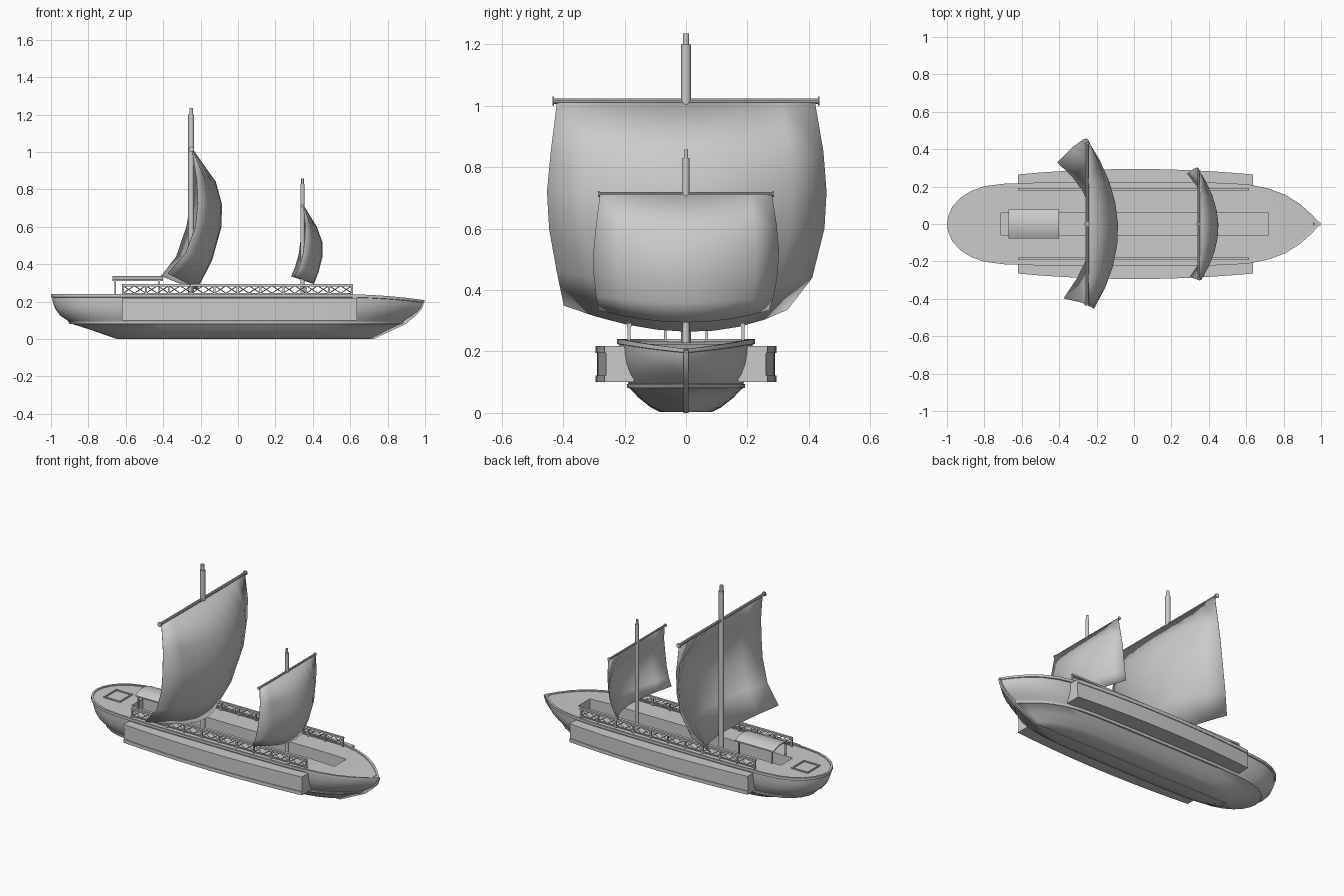
import bpy, bmesh, math
from mathutils import Vector

if "Cube" in bpy.data.objects:
    bpy.data.objects.remove(bpy.data.objects["Cube"])


def finish(name, bm, smooth=35):
    bmesh.ops.recalc_face_normals(bm, faces=bm.faces)
    me = bpy.data.meshes.new(name)
    bm.to_mesh(me)
    bm.free()
    ob = bpy.data.objects.new(name, me)
    bpy.context.collection.objects.link(ob)
    bpy.ops.object.select_all(action='DESELECT')
    ob.select_set(True)
    bpy.context.view_layer.objects.active = ob
    if smooth:
        bpy.ops.object.shade_smooth_by_angle(angle=math.radians(smooth))
    return ob


def rod(bm, a, b, r, sides=8):
    a, b = Vector(a), Vector(b)
    d = b - a
    m = d.to_track_quat('Z', 'Y').to_matrix().to_4x4()
    m.translation = (a + b) / 2
    bmesh.ops.create_cone(bm, cap_ends=True, segments=sides, radius1=r, radius2=r,
                          depth=d.length, matrix=m)


def box(bm, x0, x1, y0, y1, z0, z1):
    geo = bmesh.ops.create_cube(bm, size=1)
    for v in geo['verts']:
        v.co = ((x0 + x1) / 2 + v.co.x * (x1 - x0), (y0 + y1) / 2 + v.co.y * (y1 - y0),
                (z0 + z1) / 2 + v.co.z * (z1 - z0))


def loft(bm, rings, closed=True):
    rs = [[bm.verts.new(p) for p in ring] for ring in rings]
    for a, b in zip(rs, rs[1:]):
        n = len(a)
        for i in range(n if closed else n - 1):
            j = (i + 1) % n
            bm.faces.new((a[i], a[j], b[j], b[i]))
    return rs


# hull: one plan outline, resized at each level
PLAN = [(-1, 0), (-.993, .2), (-.97, .42), (-.93, .62), (-.87, .79), (-.8, .9), (-.7, .96),
        (-.5, .99), (-.25, 1), (0, 1), (.25, 1), (.5, .98), (.62, .94), (.72, .85),
        (.81, .7), (.89, .48), (.95, .24), (1, 0)]
# z, stern x, bow x, half beam
LEVELS = [(.003, -.65, .72, .085), (.018, -.70, .75, .115), (.05, -.79, .81, .155),
          (.08, -.885, .875, .183), (.081, -.90, .885, .192), (.094, -.91, .895, .193),
          (.095, -.905, .89, .187), (.125, -.95, .935, .203), (.16, -.977, .97, .212),
          (.195, -.99, .988, .216), (.222, -.992, .992, .217), (.224, -1, .997, .224),
          (.24, -1, .997, .224), (.24, -.988, .98, .212), (.234, -.988, .98, .212)]


def hull_ring(z, xs, xb, b):
    half = []
    for s, w in PLAN:
        x = xs + (s + 1) / 2 * (xb - xs)
        drop = max(0, s - .55) / .45
        half.append((x, w * b, z - .032 * drop ** 2 * max(0, (z - .12) / .12)))
    return half + [(x, -y, zz) for x, y, zz in half[-2:0:-1]]


bm = bmesh.new()
rings = loft(bm, [hull_ring(*l) for l in LEVELS])
for r in (rings[0], rings[-1]):
    n, m = len(r), len(PLAN)
    for i in range(m - 1):
        f = []
        for v in (r[i], r[i + 1], r[(n - i - 1) % n], r[(n - i) % n]):
            if v not in f:
                f.append(v)
        bm.faces.new(f)
hull = finish("hull", bm)

# open hold along the deck
bm = bmesh.new()
box(bm, -.71, .72, -.06, .06, .10, .5)
cutter = finish("hold_cutter", bm, 0)
cutter.hide_render = True
mod = hull.modifiers.new("hold", 'BOOLEAN')
mod.operation = 'DIFFERENCE'
mod.solver = 'EXACT'
mod.object = cutter
bpy.context.view_layer.objects.active = hull
bpy.ops.object.modifier_apply(modifier="hold")
bpy.data.objects.remove(cutter)

# keel and stem post
stem = [(-.65, .004), (.72, .004), (.80, .042), (.89, .084), (.94, .125), (.977, .165), (.992, .207)]
bm = bmesh.new()
rs = loft(bm, [[(x - .03, -.008, z + .005), (x + .006, -.008, z - .004),
                (x + .006, .008, z - .004), (x - .03, .008, z + .005)] for x, z in stem])
bm.faces.new(rs[0])
bm.faces.new(rs[-1])
finish("keel_and_stem", bm, 30)

# side sponsons with lipped edges, bowed outward amidships
for side in (-1, 1):
    prof = [(-.12, .10), (0, .10), (0, .122), (-.005, .122), (-.005, .195), (0, .195),
            (0, .217), (-.12, .217)]
    bm = bmesh.new()
    sections = []
    for i in range(11):
        x = -.62 + 1.255 * i / 10
        y = .265 + .029 * (1 - ((x - .007) / .628) ** 2)
        sections.append([(x, side * ((y + d) if d > -.1 else .17), z) for d, z in prof])
    rs = loft(bm, sections)
    bm.faces.new(rs[0])
    bm.faces.new(rs[-1])
    finish("side_sponson_" + ("port" if side > 0 else "starboard"), bm, 30)

# lattice railings
for side in (-1, 1):
    y = side * .185
    bm = bmesh.new()
    x0, x1, bays = -.615, .61, 10
    w = (x1 - x0) / bays
    box(bm, x0 - .005, x1 + .005, y - .007, y + .007, .282, .293)
    box(bm, x0, x1, y - .004, y + .004, .240, .247)
    for i in range(bays + 1):
        x = x0 + i * w
        box(bm, x - .005, x + .005, y - .005, y + .005, .23, .285)
    for i in range(bays * 2):
        a, b = x0 + i * w / 2, x0 + (i + 1) * w / 2
        rod(bm, (a, y, .245), (b, y, .285), .0025, 4)
        rod(bm, (a, y, .285), (b, y, .245), .0025, 4)
    finish("railing_" + ("port" if side > 0 else "starboard"), bm, 0)

# arched canopy on four posts
bm = bmesh.new()
ends = []
for x in (-.67, -.40):
    arc = [(-.077 + .154 * i / 10, .337 - .02 * (i / 5 - 1) ** 2) for i in range(11)]
    ends.append([(x, y, z) for y, z in arc] + [(x, y, z - .008) for y, z in reversed(arc)])
rs = loft(bm, ends)
for r in rs:
    for i in range(10):
        bm.faces.new((r[i], r[i + 1], r[20 - i], r[21 - i]))
finish("canopy_roof", bm, 30)
bm = bmesh.new()
for x in (-.655, -.42):
    for y in (-.068, .068):
        box(bm, x - .004, x + .004, y - .004, y + .004, .225, .318)
finish("canopy_posts", bm, 0)

# stern hatch frame
bm = bmesh.new()
for s in (-1, 1):
    box(bm, -.90, -.79, s * .06 - .004, s * .06 + .004, .23, .241)
    box(bm, -.845 + s * .055 - .004, -.845 + s * .055 + .004, -.064, .064, .23, .241)
finish("stern_hatch_frame", bm, 0)


# masts, yards and sails
def mast(name, x, r, top, tip):
    bm = bmesh.new()
    rod(bm, (x, 0, .09), (x, 0, top), r, 12)
    rod(bm, (x, 0, top), (x, 0, tip), r * .65, 12)
    finish(name, bm)


def yard(name, x, z, half, r):
    bm = bmesh.new()
    rod(bm, (x, -half, z), (x, half, z), r, 10)
    for s in (-1, 1):
        rod(bm, (x, s * (half - .006), z), (x, s * half, z), r * 1.6, 10)
    finish(name, bm)


def sail(name, left, mid, right, cols=8):
    bm = bmesh.new()
    rows = []
    for a, c, b in zip(left, mid, right):
        a, c, b = Vector(a), Vector(c), Vector(b)
        us = [-1 + 2 * i / cols for i in range(cols + 1)]
        rows.append([a * (u * (u - 1) / 2) + c * (1 - u * u) + b * (u * (u + 1) / 2) for u in us])
    loft(bm, rows, closed=False)
    ob = finish(name, bm, 60)
    sol = ob.modifiers.new("thickness", 'SOLIDIFY')
    sol.thickness = .003
    sol.offset = 0


mast("main_mast", -.25, .016, 1.20, 1.235)
yard("main_yard", -.25, 1.015, .435, .009)
sail("main_sail",
     [(-.245, -.42, 1.01), (-.22, -.44, .85), (-.215, -.452, .72), (-.228, -.445, .6),
      (-.28, -.42, .46), (-.375, -.397, .35)],
     [(-.24, 0, 1.01), (-.12, 0, .84), (-.087, 0, .72), (-.09, 0, .6), (-.14, 0, .42),
      (-.22, 0, .265)],
     [(-.245, .42, 1.01), (-.245, .447, .85), (-.255, .457, .72), (-.275, .45, .6),
      (-.33, .41, .44), (-.41, .33, .337)])
mast("fore_mast", .345, .011, .83, .857)
yard("fore_yard", .345, .713, .287, .006)
sail("fore_sail",
     [(.35, -.28, .71), (.36, -.293, .61), (.357, -.3, .53), (.347, -.3, .45),
      (.325, -.292, .38), (.30, -.283, .335)],
     [(.352, 0, .71), (.42, 0, .6), (.449, 0, .52), (.45, 0, .44), (.43, 0, .36),
      (.405, 0, .295)],
     [(.35, .28, .71), (.346, .295, .61), (.336, .302, .53), (.325, .298, .45),
      (.305, .285, .38), (.285, .27, .335)])
